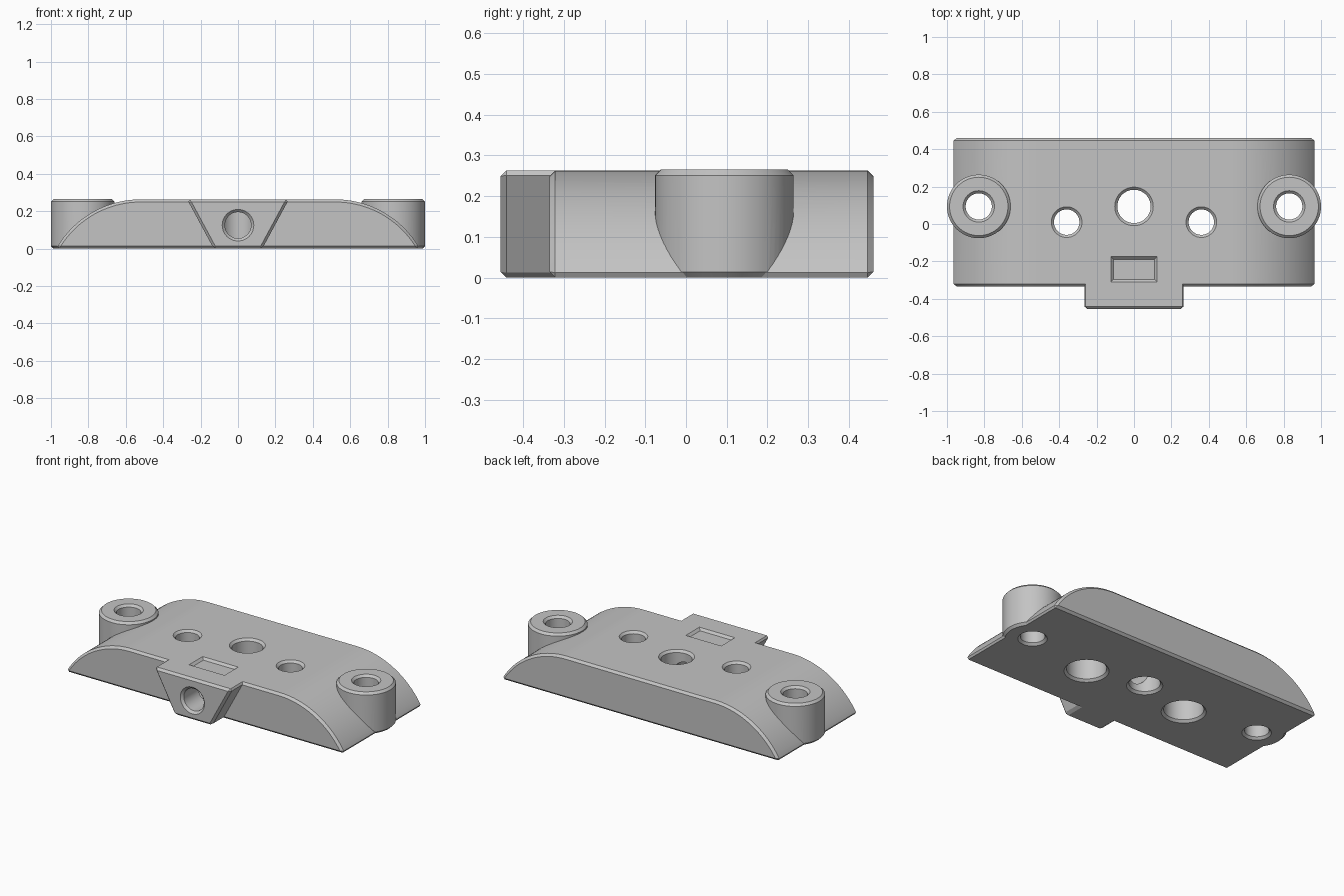
import bpy, bmesh, math
from mathutils import Matrix, Vector

if "Cube" in bpy.data.objects:
    bpy.data.objects.remove(bpy.data.objects["Cube"], do_unlink=True)

TOP = 0.263      # height of the flat deck
CH = 0.014       # chamfer on every outer edge

grey = bpy.data.materials.new("plain_grey")
grey.use_nodes = True
grey.diffuse_color = (0.55, 0.55, 0.55, 1)
grey.node_tree.nodes["Principled BSDF"].inputs["Base Color"].default_value = (0.55, 0.55, 0.55, 1)


def make(name, bm):
    bmesh.ops.recalc_face_normals(bm, faces=bm.faces)
    mesh = bpy.data.meshes.new(name)
    bm.to_mesh(mesh)
    bm.free()
    mesh.materials.append(grey)
    obj = bpy.data.objects.new(name, mesh)
    bpy.context.collection.objects.link(obj)
    return obj


def prism(name, outline, y0, y1, chamfer=0):
    """Extrude an x-z outline along y and chamfer its sharp edges."""
    bm = bmesh.new()
    face = bm.faces.new([bm.verts.new((x, y0, z)) for x, z in outline])
    out = bmesh.ops.extrude_face_region(bm, geom=[face])
    moved = [v for v in out["geom"] if isinstance(v, bmesh.types.BMVert)]
    bmesh.ops.translate(bm, verts=moved, vec=(0, y1 - y0, 0))
    bmesh.ops.recalc_face_normals(bm, faces=bm.faces)
    if chamfer:
        sharp = [e for e in bm.edges if e.calc_face_angle(0) > math.radians(30)]
        bmesh.ops.bevel(bm, geom=sharp, offset=chamfer, segments=1,
                        affect='EDGES', clamp_overlap=True)
    return make(name, bm)


def lathe(name, profile, loc, along_y=False, sides=64):
    """Closed solid of revolution from (radius, height) pairs."""
    bm = bmesh.new()
    rings = []
    for r, h in profile:
        rings.append([bm.verts.new((r * math.cos(2 * math.pi * i / sides),
                                    r * math.sin(2 * math.pi * i / sides), h))
                      for i in range(sides)])
    for a, b in zip(rings, rings[1:]):
        for i in range(sides):
            j = (i + 1) % sides
            bm.faces.new((a[i], a[j], b[j], b[i]))
    bm.faces.new(rings[0])
    bm.faces.new(rings[-1])
    if along_y:
        bmesh.ops.rotate(bm, verts=bm.verts, matrix=Matrix.Rotation(-math.pi / 2, 3, 'X'))
    bmesh.ops.translate(bm, verts=bm.verts, vec=Vector(loc))
    return make(name, bm)


def hole(name, x, y, r_top, r_bottom=None, step=0.14, top=TOP):
    """Vertical through-hole cutter, chamfered at both mouths, with optional counterbore below."""
    rb = r_bottom or r_top
    over = 0.02
    profile = [(rb + CH + over, -over), (rb, CH)]
    if r_bottom:
        profile += [(rb, step), (r_top, step)]
    profile += [(r_top, top - CH), (r_top + CH + over, top + over)]
    return lathe(name, profile, (x, y, 0))


def combine(target, tool, operation):
    mod = target.modifiers.new(operation.lower(), 'BOOLEAN')
    mod.operation = operation
    mod.solver = 'EXACT'
    mod.object = tool
    bpy.context.view_layer.objects.active = target
    bpy.ops.object.modifier_apply(modifier=mod.name)
    bpy.data.objects.remove(tool, do_unlink=True)


# Arched plate: flat deck with a 60 degree arc falling to each end
R, FLAT = 0.52, 0.52
arc = [(FLAT + R * math.sin(a), TOP - R + R * math.cos(a))
       for a in (math.radians(60) * i / 24 for i in range(25))]
arc[-1] = (arc[-1][0], 0)
plate = prism("mounting_plate", arc + [(-x, z) for x, z in reversed(arc)], -0.335, 0.46, CH)

# Tapered clamp tab on the front
tab = prism("front_tab", [(-0.272, TOP), (0.272, TOP), (0.13, 0), (-0.13, 0)], -0.455, -0.2, CH)
combine(plate, tab, 'UNION')

# Round screw bosses at both ends
BOSS_X, BOSS_Y, BOSS_R, BOSS_TOP = 0.83, 0.094, 0.17, 0.265
for side in (-1, 1):
    boss = lathe("screw_boss", [(BOSS_R - CH, 0), (BOSS_R, CH), (BOSS_R, BOSS_TOP - CH),
                                (BOSS_R - CH, BOSS_TOP)], (side * BOSS_X, BOSS_Y, 0))
    combine(plate, boss, 'UNION')

# Vertical holes: bosses, counterbored pair, centre
for side in (-1, 1):
    combine(plate, hole("boss_hole", side * BOSS_X, BOSS_Y, 0.07, top=BOSS_TOP), 'DIFFERENCE')
    combine(plate, hole("counterbored_hole", side * 0.36, 0.01, 0.068, 0.114), 'DIFFERENCE')
combine(plate, hole("centre_hole", 0, 0.094, 0.089), 'DIFFERENCE')

# Clamp screw bore running from the tab into the centre hole
bore = lathe("clamp_bore", [(0.105, -0.475), (0.07, -0.441), (0.07, 0.09)], (0, 0, 0.125), True)
combine(plate, bore, 'DIFFERENCE')

# Nut slot with a pointed floor and a chamfered mouth
slot = prism("nut_slot", [(-0.11, 0.3), (-0.11, 0.073), (0, 0.01), (0.11, 0.073), (0.11, 0.3)],
             -0.297, -0.189)
combine(plate, slot, 'DIFFERENCE')
bm = bmesh.new()
bmesh.ops.create_cube(bm, size=2)
for v in bm.verts:
    grow = 0.034 if v.co.z > 0 else 0
    v.co = (v.co.x * (0.11 + grow), -0.243 + v.co.y * (0.054 + grow), TOP - CH + grow)
combine(plate, make("slot_mouth", bm), 'DIFFERENCE')

# Smooth curved walls, crisp chamfers
bpy.ops.object.select_all(action='DESELECT')
plate.select_set(True)
bpy.context.view_layer.objects.active = plate
bpy.ops.object.shade_smooth_by_angle(angle=math.radians(25))
